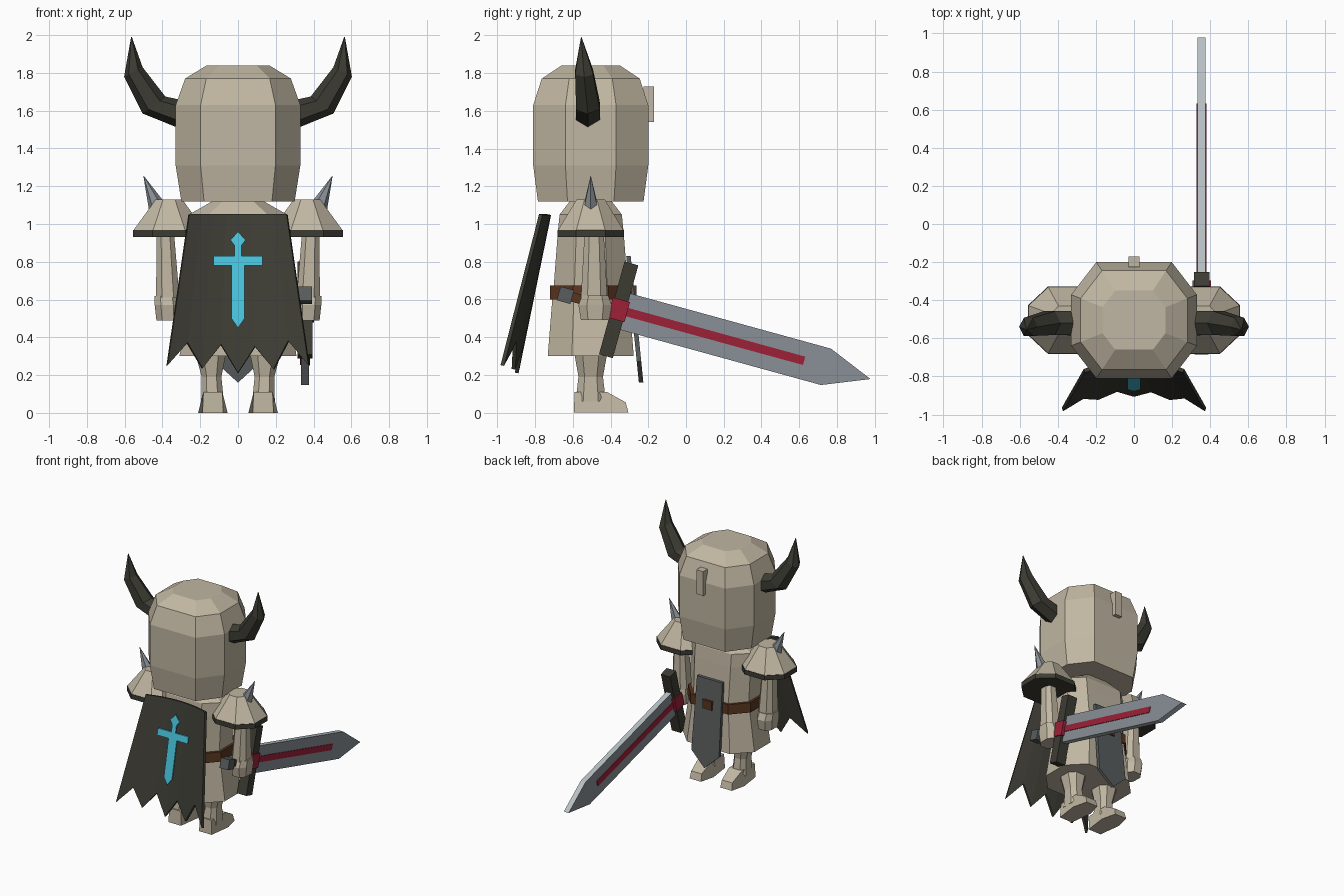
import bpy, bmesh, math
from mathutils import Vector

if "Cube" in bpy.data.objects:
    bpy.data.objects.remove(bpy.data.objects["Cube"])


def material(name, r, g, b):
    m = bpy.data.materials.new(name)
    m.diffuse_color = (r, g, b, 1)
    m.use_nodes = True
    m.node_tree.nodes["Principled BSDF"].inputs["Base Color"].default_value = m.diffuse_color
    return m


BONE = material("bone armour", 0.53, 0.47, 0.36)
DARK = material("dark cloth and horn", 0.046, 0.045, 0.034)
SLATE = material("slate", 0.10, 0.11, 0.11)
STEEL = material("blade steel", 0.25, 0.28, 0.305)
EDGE = material("bright edge", 0.48, 0.53, 0.56)
RED = material("crimson", 0.34, 0.015, 0.04)
CYAN = material("cyan emblem", 0.065, 0.55, 0.72)
BROWN = material("brown leather", 0.10, 0.036, 0.014)
CY = -0.505  # body centre line


def build(name, verts, faces, *mats):
    bm = bmesh.new()
    vs = [bm.verts.new(v) for v in verts]
    for f in faces:
        bm.faces.new([vs[i] for i in f])
    bmesh.ops.remove_doubles(bm, verts=bm.verts, dist=1e-5)
    bmesh.ops.recalc_face_normals(bm, faces=bm.faces)
    me = bpy.data.meshes.new(name)
    bm.to_mesh(me)
    bm.free()
    for m in mats:
        me.materials.append(m)
    ob = bpy.data.objects.new(name, me)
    bpy.context.collection.objects.link(ob)
    return ob


def loft(name, rings, *mats):
    """Skin between closed rings of equal length and cap both ends."""
    n = len(rings[0])
    verts = [p for r in rings for p in r]
    faces = [(k * n + i, k * n + (i + 1) % n, (k + 1) * n + (i + 1) % n, (k + 1) * n + i)
             for k in range(len(rings) - 1) for i in range(n)]
    faces += [tuple(range(n)), tuple(range(len(verts) - n, len(verts)))]
    return build(name, verts, faces, *mats)


def octagon(z, rx, ry, cx=0, cy=CY, fx=0.6, fy=0.44):
    q = [(1, -fy), (1, fy), (fx, 1), (-fx, 1), (-1, fy), (-1, -fy), (-fx, -1), (fx, -1)]
    return [(cx + rx * a, cy + ry * b, z) for a, b in q]


def box(name, lo, hi, mat):
    (x0, y0, z0), (x1, y1, z1) = lo, hi
    return loft(name, [[(x0, y0, z), (x1, y0, z), (x1, y1, z), (x0, y1, z)] for z in (z0, z1)], mat)


def tilted_ring(c, axis, side, ra, rs, n):
    """Ring with radius ra along 'axis' and rs along 'side'."""
    c, axis, side = Vector(c), Vector(axis).normalized(), Vector(side).normalized()
    return [c + axis * ra * math.cos(2 * math.pi * i / n) + side * rs * math.sin(2 * math.pi * i / n)
            for i in range(n)]


# Helmet and crest nub
loft("helmet", [octagon(z, rx, ry) for z, rx, ry in
                [(1.12, 0.30, 0.28), (1.31, 0.33, 0.305), (1.63, 0.33, 0.305),
                 (1.77, 0.28, 0.26), (1.84, 0.165, 0.155)]], BONE)
box("helmet_nub", (-0.03, -0.225, 1.54), (0.03, -0.17, 1.73), BONE)

# Torso, skirt and belt
loft("torso", [octagon(z, rx, ry) for z, rx, ry in
               [(0.62, 0.25, 0.20), (0.95, 0.26, 0.175), (1.05, 0.26, 0.165), (1.135, 0.11, 0.10)]], BONE)
loft("skirt", [octagon(0.30, 0.31, 0.228), octagon(0.65, 0.255, 0.20)], BONE)
loft("belt", [octagon(0.60, 0.275, 0.217), octagon(0.675, 0.27, 0.215)], BROWN)

# Front tabard with a pointed end, and its buckle
def tabard_y(z):
    return -0.305 + (0.83 - z) * 0.10

outline = [(-0.11, 0.83), (0.11, 0.83), (0.12, 0.27), (0, 0.16), (-0.12, 0.27)]
loft("tabard", [[(x, tabard_y(z) + d, z) for x, z in outline] for d in (-0.012, 0.012)], SLATE)
box("buckle", (-0.04, -0.29, 0.605), (0.04, -0.262, 0.675), BROWN)

for s, tag in ((-1, "left"), (1, "right")):
    # Horn: hexagonal rings along a bend
    horn = []
    for lo, hi, y, ry in [((0.27, 1.49), (0.27, 1.65), -0.52, 0.075),
                          ((0.505, 1.585), (0.385, 1.675), -0.52, 0.072),
                          ((0.603, 1.78), (0.505, 1.83), -0.54, 0.055),
                          ((0.566, 1.99), (0.562, 1.99), -0.555, 0.002)]:
        a, b = Vector((s * lo[0], y, lo[1])), Vector((s * hi[0], y, hi[1]))
        horn.append(tilted_ring((a + b) / 2, b - a, (0, 1, 0), (b - a).length / 2, ry, 6))
    loft(tag + "_horn", horn, DARK)

    # Shoulder pad, dark rim and spike
    px = s * 0.365
    loft(tag + "_shoulder_pad", [octagon(0.965, 0.19, 0.175, px, fx=0.45),
                                 octagon(1.13, 0.07, 0.075, px, fx=0.45)], BONE)
    loft(tag + "_pad_rim", [octagon(0.93, 0.192, 0.177, px, fx=0.45),
                            octagon(0.967, 0.192, 0.177, px, fx=0.45)], DARK)
    loft(tag + "_shoulder_spike", [tilted_ring((s * 0.425, CY, 1.08), (0.87 * s, 0, -0.5), (0, 1, 0), 0.05, 0.045, 6),
                                   tilted_ring((s * 0.50, CY, 1.255), (0.87 * s, 0, -0.5), (0, 1, 0), 0.001, 0.001, 6)], STEEL)

    # Arm and hand
    loft(tag + "_arm", [octagon(z, rx, ry, s * x, -0.487, 0.5, 0.5) for z, rx, ry, x in
                        [(0.97, 0.045, 0.05, 0.385), (0.61, 0.062, 0.07, 0.372)]], BONE)
    loft(tag + "_hand", [octagon(z, rx, ry, s * x, -0.482, 0.5, 0.5) for z, rx, ry, x in
                         [(0.62, 0.062, 0.07, 0.38), (0.57, 0.066, 0.088, 0.375), (0.49, 0.06, 0.075, 0.372)]], BONE)

    # Leg and foot
    loft(tag + "_leg", [octagon(z, rx, ry, s * x, -0.505, 0.5, 0.5) for z, rx, ry, x in
                        [(0.06, 0.06, 0.08, 0.135), (0.19, 0.052, 0.065, 0.14), (0.33, 0.085, 0.09, 0.145)]], BONE)
    foot = [(-0.595, 0, 0.055), (-0.59, 0.11, 0.05), (-0.42, 0.11, 0.055),
            (-0.32, 0.055, 0.045), (-0.305, 0, 0.05), (-0.42, 0, 0.078)]
    loft(tag + "_foot", [[(s * 0.133 + e * w, y, z) for y, z, w in foot] for e in (-1, 1)], BONE)

# Cape: bowed cloth with a ragged hem
def cape_y(t, z):
    return -0.725 - 0.045 * t * t - (1.05 - z) * (0.205 + 0.05 * t * t)

hem = [0.25, 0.37, 0.235, 0.36, 0.21, 0.35, 0.23, 0.38, 0.25]
verts = []
for i, zb in enumerate(hem):
    t = i / 4 - 1
    for z in (1.05, zb):
        verts.append((t * (0.26 + 0.145 * (1.05 - z)), cape_y(t, z), z))
cape = build("cape", verts, [(2 * i, 2 * i + 1, 2 * i + 3, 2 * i + 2) for i in range(8)], DARK)
mod = cape.modifiers.new("thickness", "SOLIDIFY")
mod.thickness = 0.02
mod.offset = 0

# Sword-shaped emblem plate on the cape
half = [(0.04, 0.915), (0.018, 0.885), (0.018, 0.83), (0.13, 0.83), (0.13, 0.78), (0.035, 0.78), (0.035, 0.5)]
outline = [(0, 0.96)] + half + [(0, 0.45)] + [(-x, z) for x, z in reversed(half)]
loft("cape_emblem", [[(x, cape_y(0, z) - d, z) for x, z in outline] for d in (0.022, 0.031)], CYAN)

# Sword, laid out along its own axis: a = along the blade, b = across it
ALONG, ACROSS = Vector((0, 0.964, -0.265)), Vector((0, 0.265, 0.964))
GRIP = Vector((0.355, -0.357, 0.545))

def sword_part(name, pts, half_x, *mats):
    return loft(name, [[GRIP + ALONG * a + ACROSS * b + Vector((dx, 0, 0)) for a, b in pts]
                       for dx in (-half_x, half_x)], *mats)

def rect(a0, a1, b):
    return [(a0, -b), (a1, -b), (a1, b), (a0, b)]

blade = sword_part("sword_blade", [(0.03, -0.1), (1.14, -0.1), (1.385, 0), (1.14, 0.1), (0.03, 0.1)], 0.021, STEEL, EDGE)
for p in blade.data.polygons:
    p.material_index = 0 if abs(p.normal.x) > 0.5 else 1
sword_part("blade_stripe", rect(0.03, 1.02, 0.023), 0.026, RED)
sword_part("sword_guard", rect(-0.038, 0.038, 0.255), 0.04, DARK)
sword_part("guard_block", rect(-0.047, 0.047, 0.055), 0.048, RED)
sword_part("sword_grip", rect(-0.29, 0, 0.025), 0.022, BROWN)
sword_part("sword_pommel", rect(-0.33, -0.255, 0.038), 0.037, SLATE)
